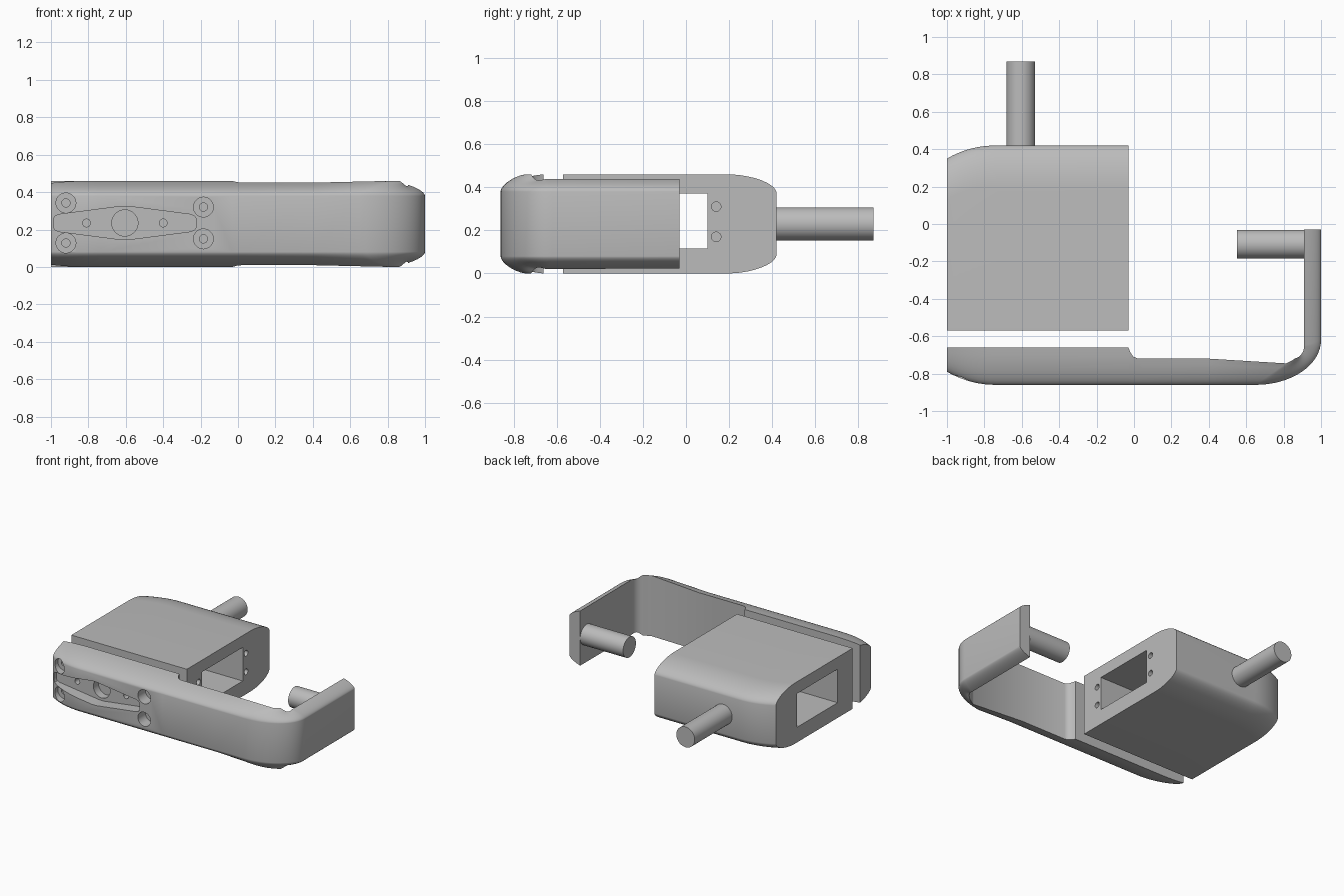
import bpy, bmesh, math
from mathutils import Vector, Matrix

old = bpy.data.objects.get("Cube")
if old:
    bpy.data.objects.remove(old, do_unlink=True)

grey = bpy.data.materials.new("satin grey")
grey.use_nodes = True
COLOUR = (0.5, 0.5, 0.5, 1)
grey.diffuse_color = COLOUR
grey.node_tree.nodes["Principled BSDF"].inputs["Base Color"].default_value = COLOUR
MID = 0.23   # height of the centre plane


def make(name, bm):
    bmesh.ops.recalc_face_normals(bm, faces=bm.faces)
    mesh = bpy.data.meshes.new(name)
    bm.to_mesh(mesh)
    bm.free()
    mesh.materials.append(grey)
    obj = bpy.data.objects.new(name, mesh)
    bpy.context.collection.objects.link(obj)
    return obj


def smooth(obj):
    bpy.ops.object.select_all(action='DESELECT')
    obj.select_set(True)
    bpy.context.view_layer.objects.active = obj
    bpy.ops.object.shade_smooth_by_angle(angle=math.radians(32))


def loft(name, stations, width, drop, power):
    """Join sections from outer to inner points; the outer edges are rounded over."""
    bm = bmesh.new()
    rings = []
    for outer, inner in stations:
        outer, inner = Vector(outer), Vector(inner)
        t = (inner - outer).length
        n = (inner - outer) / t
        reach = min(t, width)
        depths = [reach * (i / 9) ** 2 for i in range(10)]
        if t > width + 0.1:
            depths.append(t)
        side = []
        for d in depths:
            u = min(1, d / width)
            p = outer + n * d
            side.append((p.x, p.y, MID - drop * (1 - u ** 0.6) ** power))
        ring = [(x, y, MID + z) for x, y, z in side]
        ring += [(x, y, MID - z) for x, y, z in reversed(side)]
        rings.append([bm.verts.new(c) for c in ring])
    for a, b in zip(rings, rings[1:]):
        for i in range(len(a)):
            j = (i + 1) % len(a)
            bm.faces.new((a[i], a[j], b[j], b[i]))
    bm.faces.new(rings[0])
    bm.faces.new(rings[-1])
    return make(name, bm)


def cylinder(name, axis, centre, radius, length, sides=40):
    bm = bmesh.new()
    turn = Matrix.Rotation(math.pi / 2, 4, 'X' if axis == 'Y' else 'Y')
    bmesh.ops.create_cone(bm, cap_ends=True, segments=sides, radius1=radius, radius2=radius,
                          depth=length, matrix=Matrix.Translation(centre) @ turn)
    return make(name, bm)


def box(name, low, high):
    bm = bmesh.new()
    low, high = Vector(low), Vector(high)
    bmesh.ops.create_cube(bm, size=1, matrix=Matrix.Translation((low + high) / 2)
                          @ Matrix.Diagonal((*(high - low), 1)))
    return make(name, bm)


def prism(name, outline, y0, y1):
    bm = bmesh.new()
    face = bm.faces.new([bm.verts.new((x, y0, z)) for x, z in outline])
    grown = bmesh.ops.extrude_face_region(bm, geom=[face])["geom"]
    bmesh.ops.translate(bm, vec=(0, y1 - y0, 0),
                        verts=[v for v in grown if isinstance(v, bmesh.types.BMVert)])
    return make(name, bm)


def cut(obj, cutter):
    cutter.hide_render = True
    mod = obj.modifiers.new("cut", 'BOOLEAN')
    mod.operation = 'DIFFERENCE'
    mod.solver = 'EXACT'
    mod.object = cutter
    bpy.ops.object.select_all(action='DESELECT')
    obj.select_set(True)
    bpy.context.view_layer.objects.active = obj
    bpy.ops.object.modifier_apply(modifier=mod.name)
    bpy.data.objects.remove(cutter, do_unlink=True)


def end_curve(steps=9):
    """Quarter ellipse easing from the left end, as (x, setback) pairs."""
    for i in range(steps):
        u = 1 - i / (steps - 1)
        yield -1 + 0.27 * (1 - u), 0.07 * u ** 2.2


# Main block, rounded over at the back, with a window and four screw holes
block = loft("main_block",
             [((x, 0.42 - s), (x, -0.57)) for x, s in end_curve()]
             + [((-0.03, 0.42), (-0.03, -0.57))], 0.22, 0.085, 1.6)
cut(block, box("window_cutter", (-1.2, -0.39, 0.115), (0.2, 0.1, 0.37)))
for y in (-0.43, 0.14):
    for z in (0.17, 0.31):
        cut(block, cylinder("screw_cutter", 'X', (-0.03, y, z), 0.022, 0.2, 24))
smooth(block)

# Front plate and bent arm, one continuous sweep
stations = [((x, -0.86 + s), (x, -0.66)) for x, s in end_curve()]
for x, y in ((-0.03, -0.66), (-0.02, -0.685), (-0.005, -0.708), (0.02, -0.72), (0.4, -0.72)):
    stations.append(((x, -0.86), (x, y)))
for i in range(17):
    a = math.pi / 2 * i / 16
    s, c = math.sin(a), math.cos(a)
    stations.append(((0.65 + 0.35 * s, -0.62 - 0.24 * c),
                     (0.85 + 0.06 * s, -0.65 - 0.07 * c)))
stations.append(((1, -0.03), (0.91, -0.03)))
arm = loft("front_plate_and_arm", stations, 0.2, 0.08, 1.3)

# Diamond recess with centre and side holes
FLOOR = -0.77
CX, CZ = -0.605, 0.235
quarter = [(0.38, 0.025), (0.372, 0.038), (0.35, 0.046), (0.02, 0.089)]
right = quarter + [(x, -z) for x, z in reversed(quarter)]
upper = [(CX + x, CZ + z) for x, z in quarter]
outline = upper + [(CX - x, CZ + z) for x, z in reversed(quarter)]
outline += [(CX - x, CZ - z) for x, z in quarter]
outline += [(CX + x, CZ - z) for x, z in reversed(quarter)]
cut(arm, prism("recess_cutter", outline, -1.0, FLOOR))
for x, r in ((CX, 0.07), (CX - 0.205, 0.021), (CX + 0.205, 0.021)):
    cut(arm, cylinder("hole_cutter", 'Y', (x, FLOOR, CZ), r, 0.12, 36))

# Four counterbored screw holes
for x, spread in ((-0.92, 0.107), (-0.185, 0.085)):
    for sign in (-1, 1):
        z = CZ + sign * spread
        cut(arm, cylinder("bore_cutter", 'Y', (x, -0.88, z), 0.053, 0.22, 36))
        cut(arm, cylinder("pilot_cutter", 'Y', (x, -0.77, z), 0.022, 0.12, 24))
smooth(arm)

# Round pins at the back of the block and inside the arm
smooth(cylinder("rear_pin", 'Y', (CX, 0.63, MID), 0.077, 0.48, 64))
smooth(cylinder("arm_pin", 'X', (0.735, -0.108, MID), 0.077, 0.37, 64))
